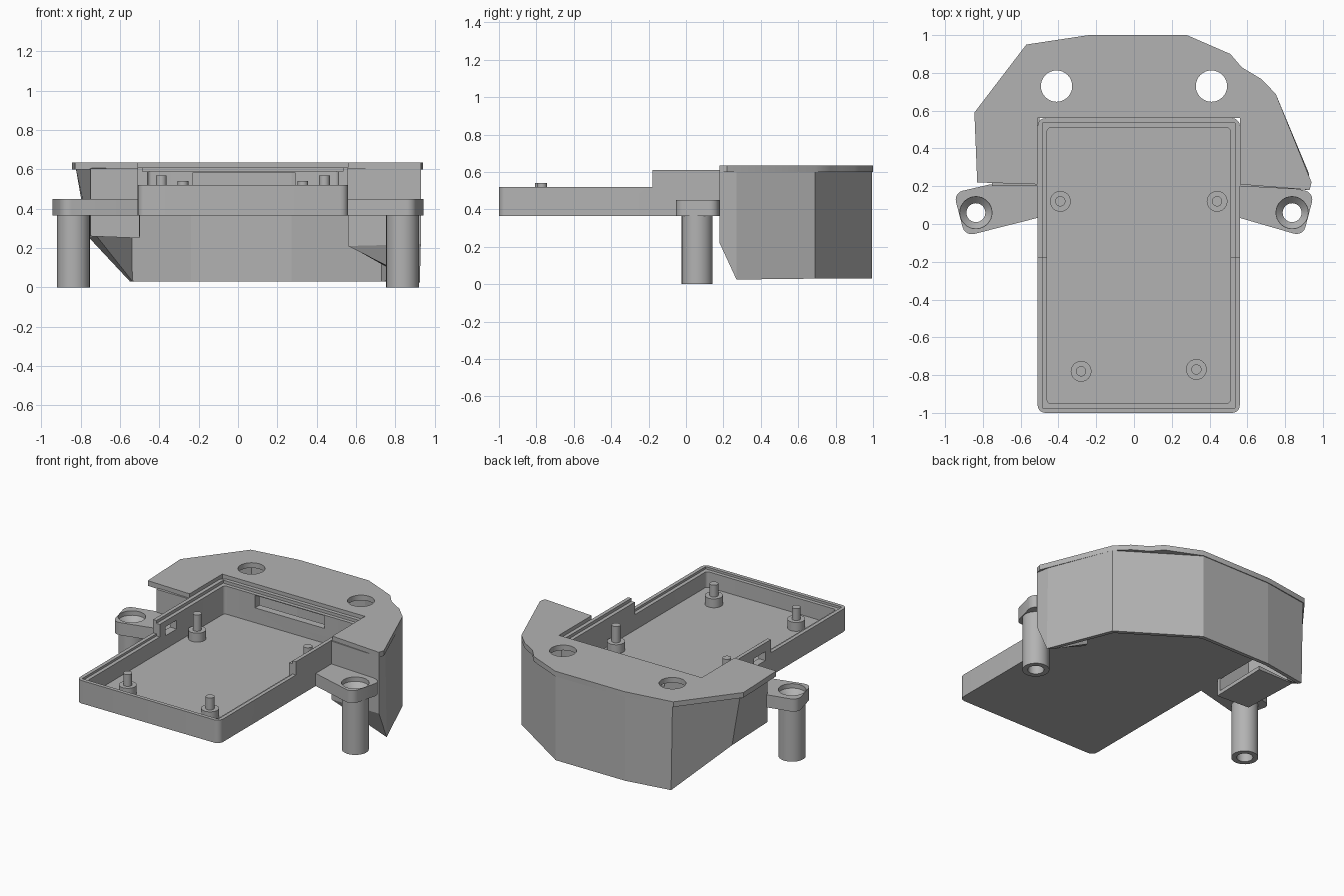
import bpy, bmesh, math

if "Cube" in bpy.data.objects:
    bpy.data.objects.remove(bpy.data.objects["Cube"])

grey = bpy.data.materials.new("plain_grey")
grey.diffuse_color = (0.45, 0.45, 0.45, 1)
grey.use_nodes = True
grey.node_tree.nodes["Principled BSDF"].inputs["Base Color"].default_value = grey.diffuse_color


def finish(name, bm, fix=True):
    if fix:
        bmesh.ops.recalc_face_normals(bm, faces=bm.faces)
    me = bpy.data.meshes.new(name)
    bm.to_mesh(me)
    bm.free()
    me.materials.append(grey)
    ob = bpy.data.objects.new(name, me)
    bpy.context.collection.objects.link(ob)
    return ob


def prism(name, pts, z0, z1, round_ids=(), r=0.04):
    """Extrude an xy outline between two heights, rounding chosen corners."""
    bm = bmesh.new()
    lo = [bm.verts.new((x, y, z0)) for x, y in pts]
    hi = [bm.verts.new((x, y, z1)) for x, y in pts]
    n = len(pts)
    bm.faces.new(lo)
    bm.faces.new(hi)
    for i in range(n):
        bm.faces.new((lo[i], lo[(i + 1) % n], hi[(i + 1) % n], hi[i]))
    if round_ids:
        edges = [bm.edges.get((lo[i], hi[i])) for i in round_ids]
        bmesh.ops.bevel(bm, geom=edges, offset=r, segments=5,
                        affect='EDGES', profile=0.5)
    return finish(name, bm)


def box(name, x0, x1, y0, y1, z0, z1, r=0):
    return prism(name, [(x0, y0), (x1, y0), (x1, y1), (x0, y1)], z0, z1,
                 range(4) if r else (), r)


def lathe(name, profile, x, y, n=32):
    """Closed solid from (radius, height) rings, capped at both ends."""
    bm = bmesh.new()
    rings = [[bm.verts.new((x + r * math.cos(math.tau * i / n),
                            y + r * math.sin(math.tau * i / n), z))
              for i in range(n)] for r, z in profile]
    bm.faces.new(rings[0])
    bm.faces.new(rings[-1])
    for a, b in zip(rings, rings[1:]):
        for i in range(n):
            bm.faces.new((a[i], a[(i + 1) % n], b[(i + 1) % n], b[i]))
    return finish(name, bm)


def apply_mod(ob, mod):
    bpy.context.view_layer.objects.active = ob
    bpy.ops.object.modifier_apply(modifier=mod.name)


def cut(ob, *cutters):
    for c in cutters:
        m = ob.modifiers.new("cut", 'BOOLEAN')
        m.operation, m.solver, m.object = 'DIFFERENCE', 'EXACT', c
        apply_mod(ob, m)
        bpy.data.objects.remove(c)


def smooth(ob):
    bpy.ops.object.select_all(action='DESELECT')
    ob.select_set(True)
    bpy.context.view_layer.objects.active = ob
    bpy.ops.object.shade_smooth_by_angle(angle=math.radians(30))


# Tray: stepped side profile swept across, then hollowed with a rim ledge
X0, X1, Y0, Y1, STEP = -0.51, 0.56, -1.0, 0.56, -0.18
bm = bmesh.new()
side = [(Y0, 0.365), (Y1, 0.365), (Y1, 0.61), (STEP, 0.61), (STEP, 0.52), (Y0, 0.52)]
left = [bm.verts.new((X0, y, z)) for y, z in side]
right = [bm.verts.new((X1, y, z)) for y, z in side]
bm.faces.new(left)
bm.faces.new(right)
for i in range(6):
    j = (i + 1) % 6
    bm.faces.new((left[i], left[j], right[j], right[i]))
corners = [bm.edges.get((s[a], s[b])) for s in (left, right) for a, b in ((0, 5), (1, 2))]
bmesh.ops.bevel(bm, geom=corners, offset=0.04, segments=5, affect='EDGES', profile=0.5)
tray = finish("tray", bm)
cut(tray,
    box("cavity", X0 + .05, X1 - .05, Y0 + .05, Y1 - .05, .40, .8, .02),
    box("low_ledge", X0 + .025, X1 - .025, Y0 + .025, STEP, .505, .8),
    box("high_ledge", X0 + .025, X1 - .025, STEP - .1, Y1 - .025, .59, .8),
    box("back_window", -.23, .29, .45, .7, .50, .585),
    box("side_port", -.6, -.40, -.12, .0, .49, .55))
smooth(tray)

# Stand-offs with locating pins
for i, (x, y, top) in enumerate([(-.39, .12, .57), (.44, .12, .57),
                                 (-.28, -.78, .54), (.33, -.77, .54)]):
    smooth(lathe(f"standoff_{i + 1}", [(.055, .39), (.055, .46), (.027, .46), (.027, top)], x, y, 24))

# Mounting lugs and hollow posts, one per side
for label, s in (("left", -1), ("right", 1)):
    edge = 0.50 if s < 0 else 0.55
    cx, cy = s * 0.837, 0.06
    pts = [(s * edge, .035), (s * .895, -.065), (s * .955, .165), (s * .76, .21), (s * edge, .21)]
    lug = prism(f"{label}_lug", pts, .365, .45, (1, 2), .05)
    cut(lug, lathe("bore", [(.05, .3), (.05, .385), (.085, .42), (.085, .5)], cx, cy))
    smooth(lug)
    post = lathe(f"{label}_post", [(.083, 0), (.083, .366)], cx, cy)
    cut(post, lathe("bore", [(.05, -.1), (.05, .5)], cx, cy))
    smooth(post)

# Cover roof with two round openings
roof = prism("cover_roof", [
    (-.845, .59), (-.57, .95), (-.24, 1), (.28, 1), (.51, .9), (.57, .83), (.67, .77),
    (.75, .69), (.94, .22), (.93, .18), (X1, .21), (X1, Y1), (X0, Y1), (X0, .21),
    (-.83, .22)], .60, .635)
cut(roof, *[lathe("opening", [(.083, .5), (.083, .7)], x, .73) for x in (-.41, .41)])
smooth(roof)

# Cover walls: open underneath, with a short floor at each front end
top = [(-.5, .2), (-.75, .2), (-.825, .6), (-.56, .945), (-.24, .995), (.28, .995),
       (.75, .69), (.915, .27), (.93, .18), (.56, .2)]
base = [(-.5, .2, .25), (-.75, .2, .26), (-.765, .6, .26), (-.55, .945, .03),
        (-.24, .995, .03), (.28, .995, .03), (.75, .69, .03), (.925, .27, .025),
        (.93, .18, .22), (.56, .2, .21)]
bm = bmesh.new()
t = [bm.verts.new((x, y, .605)) for x, y in top]
b = [bm.verts.new(p) for p in base]
for i in range(len(top) - 1):
    bm.faces.new((b[i], t[i], t[i + 1], b[i + 1]))
bm.faces.new((b[0], b[1], b[2], bm.verts.new((-.5, .6, .26))))
bm.faces.new((b[7], b[8], b[9]))
walls = finish("cover_walls", bm, fix=False)
m = walls.modifiers.new("thickness", 'SOLIDIFY')
m.thickness, m.offset, m.use_even_offset = 0.025, -1, True
apply_mod(walls, m)
